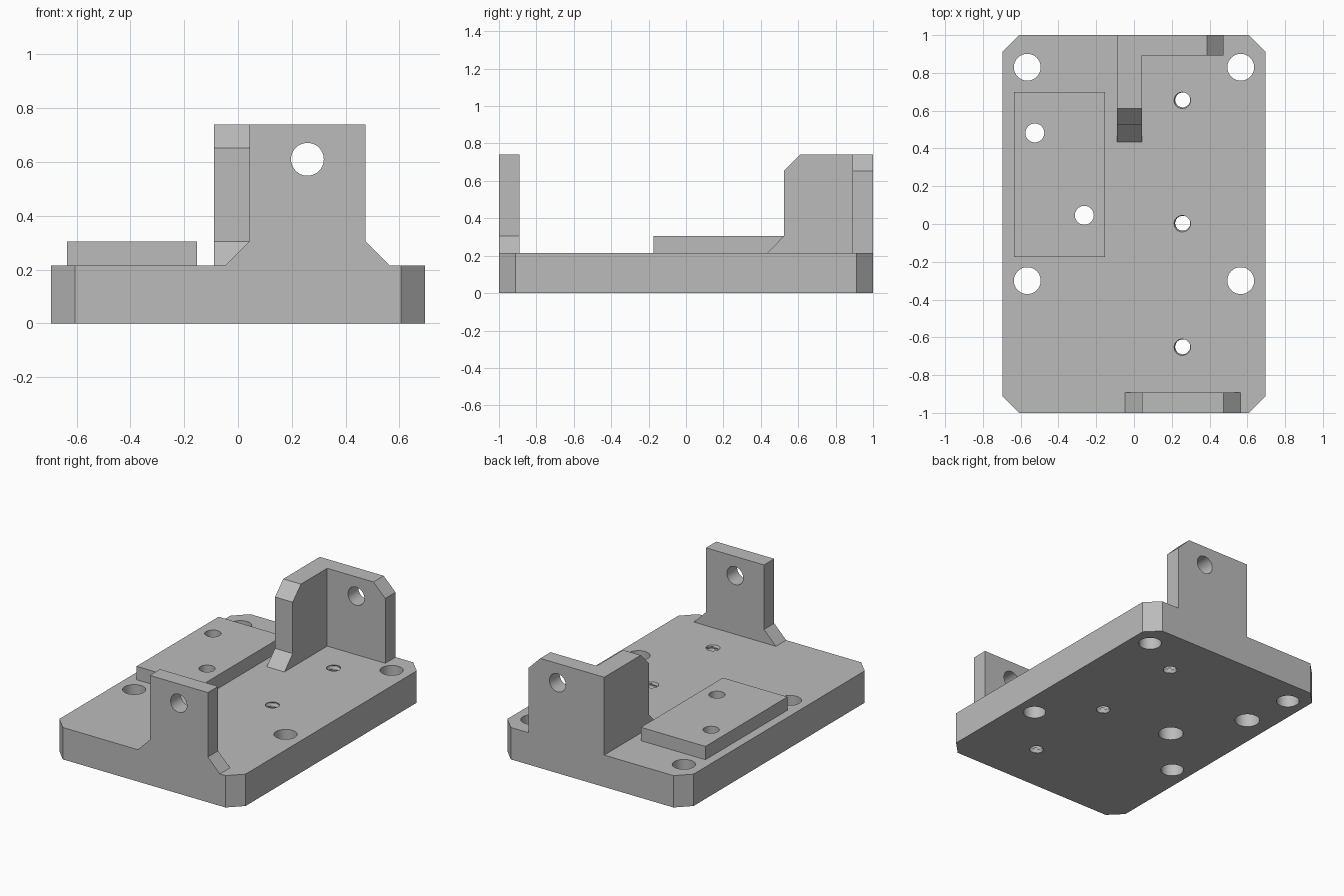
import bpy, bmesh, math
from mathutils import Vector

cube = bpy.data.objects.get("Cube")
if cube:
    bpy.data.objects.remove(cube, do_unlink=True)

grey = bpy.data.materials.new("machined_grey")
grey.use_nodes = True
COLOUR = (0.5, 0.5, 0.5, 1)
grey.diffuse_color = COLOUR
grey.node_tree.nodes["Principled BSDF"].inputs["Base Color"].default_value = COLOUR


def make_object(name, bm):
    bmesh.ops.recalc_face_normals(bm, faces=bm.faces)
    mesh = bpy.data.meshes.new(name)
    bm.to_mesh(mesh)
    bm.free()
    mesh.materials.append(grey)
    obj = bpy.data.objects.new(name, mesh)
    bpy.context.collection.objects.link(obj)
    return obj


def prism(name, outline, axis, start, end):
    """Extrude a 2D outline along x, y or z."""
    place = {"x": lambda a, b: (start, a, b),
             "y": lambda a, b: (a, start, b),
             "z": lambda a, b: (a, b, start)}[axis]
    bm = bmesh.new()
    face = bm.faces.new([bm.verts.new(place(a, b)) for a, b in outline])
    move = Vector([end - start if axis == k else 0 for k in "xyz"])
    new = bmesh.ops.extrude_face_region(bm, geom=[face])["geom"]
    bmesh.ops.translate(bm, vec=move, verts=[v for v in new if isinstance(v, bmesh.types.BMVert)])
    return make_object(name, bm)


def cylinder(name, a, b, radius, axis, start, end):
    n = 48
    ring = [(a + radius * math.cos(2 * math.pi * i / n),
             b + radius * math.sin(2 * math.pi * i / n)) for i in range(n)]
    return prism(name, ring, axis, start, end)


def thread_cutter(name, x, y, radius, depth, pitch, start, end):
    """Rod with a helical ridge, used to cut a tapped hole."""
    n, rows = 24, 56
    bm = bmesh.new()
    rings = []
    for j in range(rows + 1):
        z = start + (end - start) * j / rows
        ring = []
        for i in range(n):
            phase = (z / pitch - i / n) % 1
            r = radius + depth * (1 - abs(2 * phase - 1))
            t = 2 * math.pi * i / n
            ring.append(bm.verts.new((x + r * math.cos(t), y + r * math.sin(t), z)))
        rings.append(ring)
    for low, high in zip(rings, rings[1:]):
        for i in range(n):
            k = (i + 1) % n
            bm.faces.new((low[i], low[k], high[k]))
            bm.faces.new((low[i], high[k], high[i]))
    bm.faces.new(rings[0])
    bm.faces.new(rings[-1])
    return make_object(name, bm)


def combine(body, other, operation):
    mod = body.modifiers.new(operation.lower(), "BOOLEAN")
    mod.operation = operation
    mod.solver = "EXACT"
    mod.object = other
    bpy.context.view_layer.objects.active = body
    bpy.ops.object.modifier_apply(modifier=mod.name)
    bpy.data.objects.remove(other, do_unlink=True)


# Base plate with chamfered corners
W, L, C, T = 0.695, 1.0, 0.088, 0.215
body = prism("mounting_plate",
             [(C - W, -L), (W - C, -L), (W, C - L), (W, L - C),
              (W - C, L), (C - W, L), (-W, L - C), (-W, C - L)], "z", 0, T)

# Raised pad
SINK, STEP, TOP = 0.1, 0.305, 0.74
pad = prism("raised_pad", [(-0.635, -0.175), (-0.153, -0.175), (-0.153, 0.7), (-0.635, 0.7)],
            "z", SINK, STEP)

# Front lug with flared foot
lug = prism("front_lug",
            [(-0.047, SINK), (0.565, SINK), (0.565, T), (0.475, STEP), (0.475, TOP),
             (0.042, TOP), (0.042, STEP), (-0.047, T)], "y", -L, -0.891)

# Rear angle bracket: back wall and side web
wall = prism("rear_wall",
             [(-0.09, SINK), (0.475, SINK), (0.475, 0.652), (0.387, TOP), (-0.09, TOP)],
             "y", 0.891, L)
web = prism("side_web",
            [(L, SINK), (0.435, SINK), (0.435, T), (0.523, STEP), (0.523, 0.652),
             (0.611, TOP), (L, TOP)], "x", -0.09, 0.042)
for part in (pad, lug, wall, web):
    combine(body, part, "UNION")

# Mounting holes
for x in (-0.565, 0.565):
    for y in (-0.3, 0.83):
        combine(body, cylinder("hole_cutter", x, y, 0.071, "z", -0.1, 0.5), "DIFFERENCE")

# Pad holes, counterbored from below
for x, y in ((-0.525, 0.482), (-0.263, 0.046)):
    combine(body, cylinder("hole_cutter", x, y, 0.05, "z", -0.1, 0.5), "DIFFERENCE")
    combine(body, cylinder("counterbore_cutter", x, y, 0.078, "z", -0.1, 0.13), "DIFFERENCE")

# Aligned cross holes through lug and wall
combine(body, cylinder("cross_hole_cutter", 0.258, 0.61, 0.061, "y", -1.2, 1.2), "DIFFERENCE")

# Tapped holes along the centre line of the cross holes
for y in (-0.65, 0.004, 0.657):
    combine(body, thread_cutter("thread_cutter", 0.258, y, 0.039, 0.009, 0.035, -0.03, 0.25),
            "DIFFERENCE")

# One material, smooth hole walls, sharp edges
body.data.materials.clear()
body.data.materials.append(grey)
for poly in body.data.polygons:
    poly.material_index = 0
bpy.ops.object.select_all(action="DESELECT")
body.select_set(True)
bpy.context.view_layer.objects.active = body
bpy.ops.object.shade_smooth_by_angle(angle=math.radians(25))
